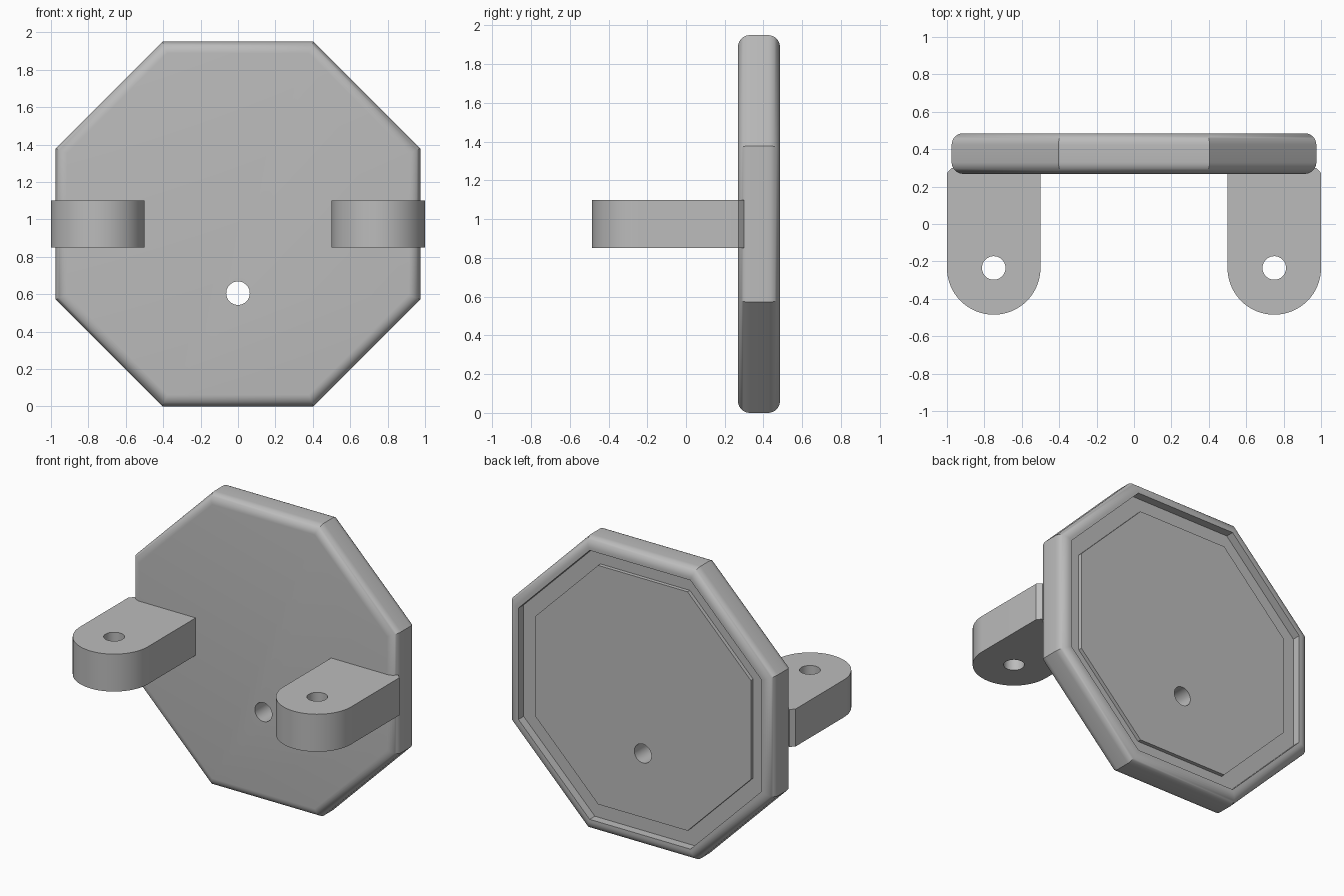
import bpy, bmesh
from math import sin, cos, pi, radians
from mathutils import Matrix

cube = bpy.data.objects.get("Cube")
if cube:
    bpy.data.objects.remove(cube, do_unlink=True)

grey = bpy.data.materials.new("plain_grey")
grey.use_nodes = True
COLOUR = (0.5, 0.5, 0.5, 1)
grey.diffuse_color = COLOUR
grey.node_tree.nodes["Principled BSDF"].inputs["Base Color"].default_value = COLOUR

FRONT, BACK, HALF, ROUND = 0.268, 0.485, 0.975, 0.062
HOLE = 0.063


def make_object(name, bm):
    bmesh.ops.recalc_face_normals(bm, faces=bm.faces)
    mesh = bpy.data.meshes.new(name)
    bm.to_mesh(mesh)
    bm.free()
    mesh.materials.append(grey)
    obj = bpy.data.objects.new(name, mesh)
    bpy.context.collection.objects.link(obj)
    return obj


def drill(obj, location, axis):
    """Cut a round hole through the part, then remove the cutter."""
    bm = bmesh.new()
    turn = Matrix.Rotation(pi / 2, 4, 'X') if axis == 'Y' else Matrix()
    bmesh.ops.create_cone(bm, cap_ends=True, segments=40, radius1=HOLE, radius2=HOLE,
                          depth=1, matrix=Matrix.Translation(location) @ turn)
    cutter = make_object("hole_cutter", bm)
    cutter.hide_render = True
    mod = obj.modifiers.new("hole", 'BOOLEAN')
    mod.operation, mod.solver, mod.object = 'DIFFERENCE', 'EXACT', cutter
    select(obj)
    bpy.ops.object.modifier_apply(modifier=mod.name)
    bpy.data.objects.remove(cutter, do_unlink=True)


def select(obj):
    bpy.ops.object.select_all(action='DESELECT')
    obj.select_set(True)
    bpy.context.view_layer.objects.active = obj


def smooth(obj):
    select(obj)
    bpy.ops.object.shade_smooth_by_angle(angle=radians(30))


# Octagonal plate: rounded rim, grooved and slightly sunken back panel
def rim_arc(centre_y, start):
    angles = [start + i * pi / 16 for i in range(9)]
    return [(HALF - ROUND + ROUND * cos(a), centre_y + ROUND * sin(a)) for a in angles]


profile = rim_arc(FRONT + ROUND, -pi / 2) + rim_arc(BACK - ROUND, 0)
profile += [(0.897, BACK), (0.897, 0.43), (0.797, 0.43), (0.797, 0.455)]

bm = bmesh.new()
rings = []
for apothem, y in profile:
    r = apothem / cos(pi / 8)
    corners = [pi / 8 + k * pi / 4 for k in range(8)]
    rings.append([bm.verts.new((r * cos(a), y, HALF + r * sin(a))) for a in corners])
for low, high in zip(rings, rings[1:]):
    for k in range(8):
        n = (k + 1) % 8
        bm.faces.new((low[k], low[n], high[n], high[k]))
bm.faces.new(rings[0])
bm.faces.new(rings[-1])
plate = make_object("octagonal_plate", bm)
drill(plate, (0, 0.4, 0.605), 'Y')
smooth(plate)

# Round-ended lugs, one on each side
for side, name in ((1, "left_lug"), (-1, "right_lug")):
    bm = bmesh.new()
    outline = [(0.5, 0.3), (HALF, 0.3), (1.0, 0.272)]
    outline += [(0.75 + 0.25 * cos(i * pi / 32), -0.235 - 0.25 * sin(i * pi / 32))
                for i in range(33)]
    base = bm.faces.new([bm.verts.new((side * x, y, 0.85)) for x, y in outline])
    top = bmesh.ops.extrude_face_region(bm, geom=[base])["geom"]
    bmesh.ops.translate(bm, vec=(0, 0, 0.25),
                        verts=[v for v in top if isinstance(v, bmesh.types.BMVert)])
    lug = make_object(name, bm)
    drill(lug, (side * 0.75, -0.235, 0.975), 'Z')
    smooth(lug)
